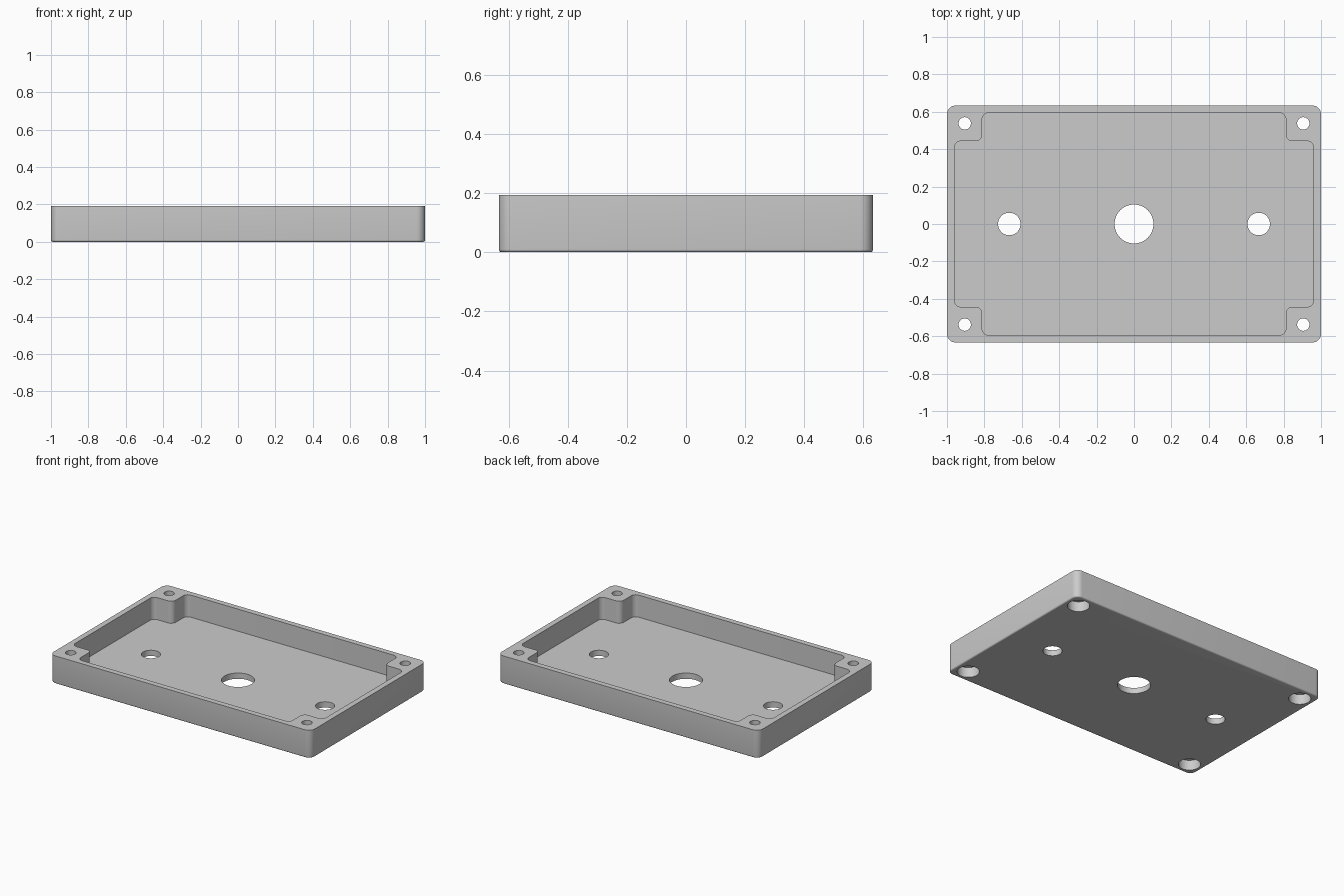
import bpy
import bmesh
from math import cos, sin, tan, pi
from mathutils import Vector

if "Cube" in bpy.data.objects:
    bpy.data.objects.remove(bpy.data.objects["Cube"], do_unlink=True)

HALF_X, HALF_Y, HEIGHT = 1.0, 0.633, 0.193
WALL, FLOOR, EDGE = 0.039, 0.04, 0.01
POST_X, POST_Y, FILLET = 0.812, 0.443, 0.035
SCREW_X, SCREW_Y = 0.905, 0.538

grey = bpy.data.materials.new("plain grey")
grey.use_nodes = True
colour = (0.6, 0.6, 0.6, 1)
grey.diffuse_color = colour
grey.node_tree.nodes["Principled BSDF"].inputs["Base Color"].default_value = colour


def rounded(corners, radius, steps=8):
    """Round every right-angled corner of an outline, inner or outer."""
    points = []
    for i, corner in enumerate(corners):
        c = Vector(corner)
        a = (Vector(corners[i - 1]) - c).normalized()
        b = (Vector(corners[(i + 1) % len(corners)]) - c).normalized()
        centre = c + (a + b) * radius
        for s in range(steps + 1):
            t = s / steps * pi / 2
            points.append(centre - b * radius * cos(t) - a * radius * sin(t))
    return points


def circle(x, y, radius, steps=48):
    return [Vector((x + radius * cos(2 * pi * i / steps), y + radius * sin(2 * pi * i / steps)))
            for i in range(steps)]


def loft(name, layers):
    """Make a closed solid from (outline, height) layers."""
    bm = bmesh.new()
    rings = [[bm.verts.new((p.x, p.y, z)) for p in outline] for outline, z in layers]
    bm.faces.new(rings[0][::-1])
    bm.faces.new(rings[-1])
    for low, high in zip(rings, rings[1:]):
        for i in range(len(low)):
            j = (i + 1) % len(low)
            bm.faces.new((low[i], low[j], high[j], high[i]))
    bmesh.ops.recalc_face_normals(bm, faces=bm.faces)
    mesh = bpy.data.meshes.new(name)
    bm.to_mesh(mesh)
    bm.free()
    mesh.materials.append(grey)
    obj = bpy.data.objects.new(name, mesh)
    bpy.context.collection.objects.link(obj)
    return obj


def rectangle(inset):
    x, y = HALF_X - inset, HALF_Y - inset
    return rounded([(x, -y), (x, y), (-x, y), (-x, -y)], 0.045 - inset)


# Outer body with a small rounded lower edge
layers = [(rectangle(EDGE * (1 - sin(t))), EDGE * (1 - cos(t)))
          for t in (i * pi / 8 for i in range(5))]
body = loft("enclosure_tray", layers + [(rectangle(0), HEIGHT)])

# Cavity outline steps around the four corner posts
ix, iy = HALF_X - WALL, HALF_Y - WALL
quarter = [(ix, POST_Y), (POST_X, POST_Y), (POST_X, iy)]
outline = []
for sx, sy in ((1, 1), (-1, 1), (-1, -1), (1, -1)):
    part = [(sx * x, sy * y) for x, y in quarter]
    outline += part if sx * sy > 0 else part[::-1]
cutters = [loft("cavity_cutter", [(rounded(outline, FILLET), FLOOR), (rounded(outline, FILLET), 0.3)])]


def drill(name, x, y, radius, low, high):
    ring = circle(x, y, radius)
    cutters.append(loft(name, [(ring, low), (ring, high)]))


# Floor holes
drill("centre_hole_cutter", 0, 0, 0.104, -0.1, 0.1)
for sx in (-1, 1):
    drill("side_hole_cutter", sx * 0.667, 0, 0.06, -0.1, 0.1)
    # Screw holes with counterbores underneath
    for sy in (-1, 1):
        drill("screw_hole_cutter", sx * SCREW_X, sy * SCREW_Y, 0.033, 0.03, 0.3)
        drill("counterbore_cutter", sx * SCREW_X, sy * SCREW_Y, 0.07, -0.1, 0.07)

for cutter in cutters:
    cutter.hide_render = True
    cutter.hide_set(True)
    cut = body.modifiers.new(cutter.name, "BOOLEAN")
    cut.operation = "DIFFERENCE"
    cut.solver = "EXACT"
    cut.object = cutter

# Apply the cuts, then smooth the rounded walls
bpy.context.view_layer.update()
evaluated = body.evaluated_get(bpy.context.evaluated_depsgraph_get())
finished = bpy.data.meshes.new_from_object(evaluated)
body.modifiers.clear()
body.data = finished
for cutter in cutters:
    bpy.data.objects.remove(cutter, do_unlink=True)
bpy.ops.object.select_all(action="DESELECT")
body.select_set(True)
bpy.context.view_layer.objects.active = body
bpy.ops.object.shade_smooth_by_angle(angle=pi / 6)
